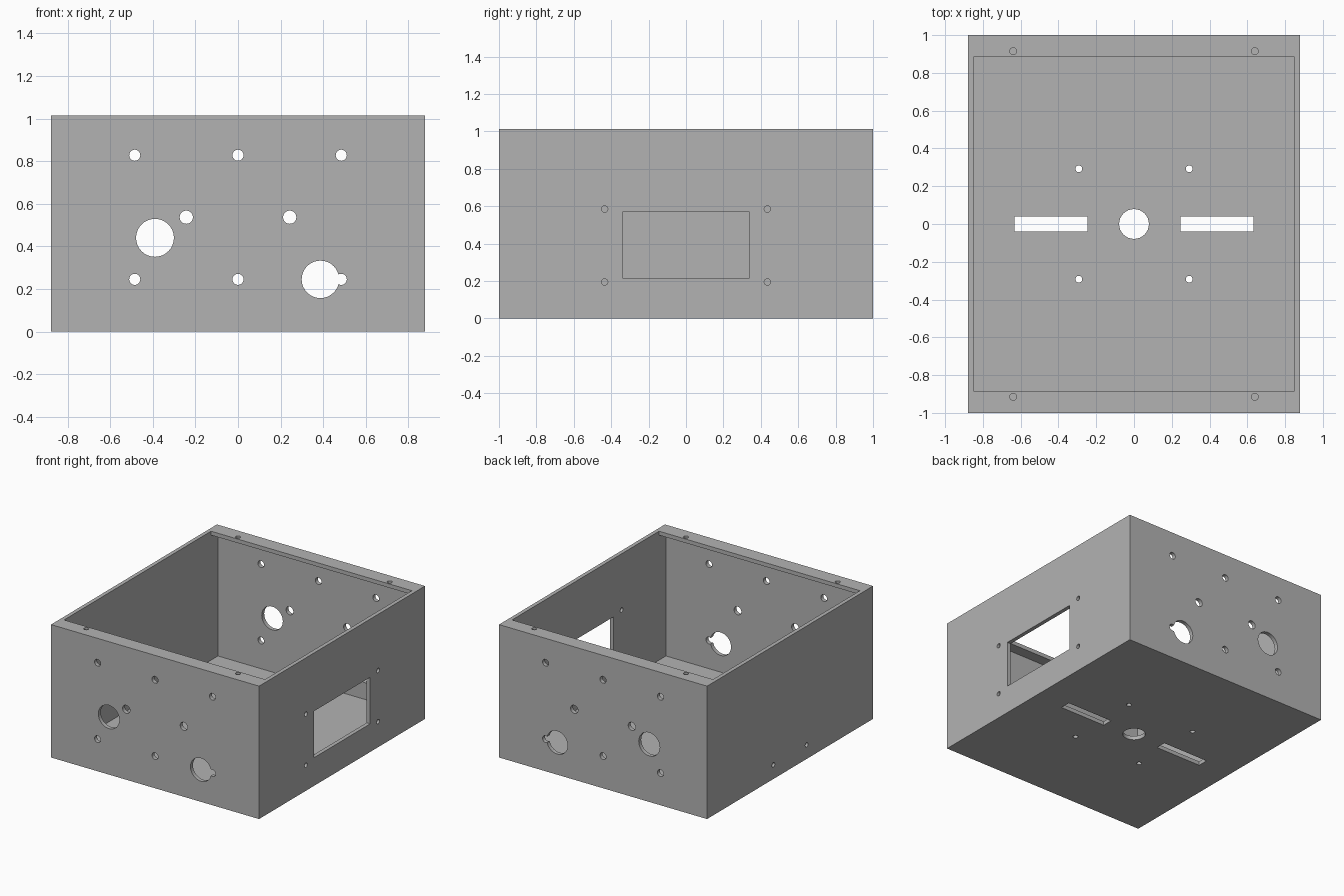
import bpy
import math

if "Cube" in bpy.data.objects:
    bpy.data.objects.remove(bpy.data.objects["Cube"], do_unlink=True)

W, D, H = 0.878, 1.0, 1.014      # half width, half depth, height
T = 0.03                         # wall thickness
LIP = 0.886                      # inner edge of the front and back lips

grey = bpy.data.materials.new("grey")
grey.use_nodes = True
grey.diffuse_color = (0.45, 0.45, 0.45, 1)
grey.node_tree.nodes["Principled BSDF"].inputs["Base Color"].default_value = grey.diffuse_color


def box(name, lo, hi):
    """Axis-aligned box between two corners."""
    bpy.ops.mesh.primitive_cube_add(size=1, location=[(a + b) / 2 for a, b in zip(lo, hi)])
    ob = bpy.context.object
    ob.name = name
    ob.scale = [b - a for a, b in zip(lo, hi)]
    bpy.ops.object.transform_apply(location=True, rotation=True, scale=True)
    ob.data.materials.append(grey)
    return ob


def rod(axis, centre, radius, length):
    """Round cutter along an axis."""
    turn = {"x": (0, math.pi / 2, 0), "y": (math.pi / 2, 0, 0), "z": (0, 0, 0)}[axis]
    bpy.ops.mesh.primitive_cylinder_add(vertices=32, radius=radius, depth=length,
                                        location=centre, rotation=turn)
    ob = bpy.context.object
    ob.name = "hole_cutter"
    bpy.ops.object.transform_apply(location=True, rotation=True, scale=True)
    ob.data.materials.append(grey)
    return ob


def cut(target, cutter):
    """Subtract the cutter and discard it."""
    cutter.hide_render = True
    mod = target.modifiers.new("cut", "BOOLEAN")
    mod.operation = "DIFFERENCE"
    mod.solver = "EXACT"
    mod.object = cutter
    bpy.context.view_layer.objects.active = target
    bpy.ops.object.modifier_apply(modifier=mod.name)
    bpy.data.objects.remove(cutter, do_unlink=True)


# Open box with a lip along the front and back walls
case = box("enclosure", (-W, -D, 0), (W, D, H))
cut(case, box("cavity_cutter", (T - W, T - D, T), (W - T, D - T, H - T)))
cut(case, box("opening_cutter", (T - W, -LIP, H / 2), (W - T, LIP, H + T)))

# Holes running through both the front and back walls
panel_holes = [(-0.39, 0.44, 0.089), (0.387, 0.245, 0.088)]
panel_holes += [(x, z, 0.026) for x in (-0.485, 0, 0.485) for z in (0.245, 0.828)]
panel_holes += [(x, 0.537, 0.031) for x in (-0.243, 0.243)]
for x, z, r in panel_holes:
    cut(case, rod("y", (x, 0, z), r, 3))

# Screw holes in the lips
for x in (-0.64, 0.64):
    for y in (-0.915, 0.915):
        cut(case, rod("z", (x, y, H), 0.018, 0.2))

# Window and its screw holes in the +x wall
cut(case, box("window_cutter", (W - 0.1, -0.34, 0.215), (W + 0.1, 0.34, 0.57)))
for y in (-0.435, 0.435):
    for z in (0.195, 0.585):
        cut(case, rod("x", (W, y, z), 0.017, 0.2))

# Two low holes in the -x wall
for y in (-0.2, 0.2):
    cut(case, rod("x", (-W, y, 0.108), 0.017, 0.2))

# Floor: centre hole, slots and screw holes
cut(case, rod("z", (0, 0, 0), 0.079, 0.2))
for side in (-1, 1):
    a, b = sorted((side * 0.245, side * 0.632))
    cut(case, box("slot_cutter", (a, -0.04, -0.1), (b, 0.04, 0.1)))
    for y in (-0.292, 0.292):
        cut(case, rod("z", (side * 0.292, y, 0), 0.018, 0.2))

# Crisp edges, smooth hole walls
bpy.ops.object.select_all(action="DESELECT")
case.select_set(True)
bpy.context.view_layer.objects.active = case
bpy.ops.object.shade_smooth_by_angle(angle=math.radians(30))
